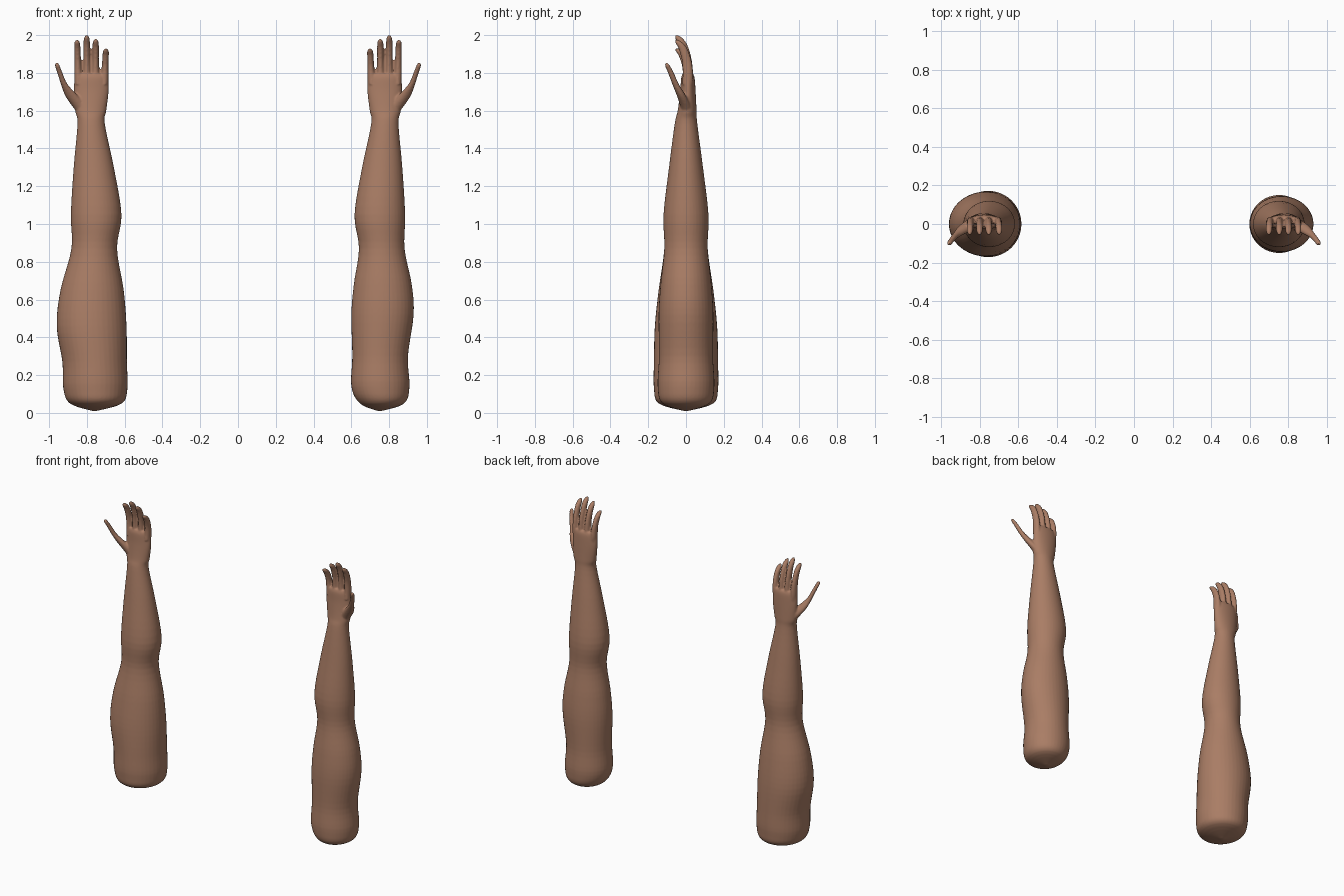
import bpy, bmesh
from math import sin, cos, tau

cube = bpy.data.objects.get("Cube")
if cube:
    bpy.data.objects.remove(cube, do_unlink=True)

skin = bpy.data.materials.new("brown skin")
skin.use_nodes = True
colour = (0.40, 0.205, 0.13, 1)
skin.diffuse_color = colour
bsdf = skin.node_tree.nodes["Principled BSDF"]
bsdf.inputs["Base Color"].default_value = colour
bsdf.inputs["Roughness"].default_value = 0.7


def spline(points, steps=5):
    """Smooth a list of stations with a Catmull-Rom curve."""
    out = []
    last = len(points) - 1
    for i in range(last):
        a, b, c, d = (points[max(0, min(last, i + k))] for k in (-1, 0, 1, 2))
        for n in range(steps):
            t = n / steps
            out.append([q + t / 2 * (r - p + t * (2 * p - 5 * q + 4 * r - s
                        + t * (3 * (q - r) + s - p)))
                        for p, q, r, s in zip(a, b, c, d)])
    return out + [points[-1]]


def loft(bm, stations, side, sides):
    """Closed skin over elliptical rings: centre x, y, z, radius x, radius y."""
    rings = []
    for x, y, z, rx, ry in stations:
        rx, ry = max(rx, 0.002), max(ry, 0.002)
        rings.append([bm.verts.new((side * (x + rx * cos(tau * k / sides)),
                                    y + ry * sin(tau * k / sides), z))
                      for k in range(sides)])
    for low, high in zip(rings, rings[1:]):
        for k in range(sides):
            j = (k + 1) % sides
            bm.faces.new((low[k], low[j], high[j], high[k]))
    bm.faces.new(rings[0][::-1])
    bm.faces.new(rings[-1])


# Limb outline: height, inner edge, outer edge, half depth, depth offset
right_upper = [(0.01, .75, .77, .01, 0), (.05, .615, .89, .145, 0),
               (.13, .585, .925, .17, 0), (.27, .588, .93, .17, 0),
               (.46, .59, .96, .165, 0), (.65, .605, .94, .145, 0)]
left_upper = [(0.01, .74, .76, .01, 0), (.05, .645, .88, .125, 0),
              (.14, .60, .908, .15, 0), (.3, .605, .90, .143, 0),
              (.52, .60, .93, .145, 0), (.68, .613, .92, .135, 0)]
forearm = [(.87, .64, .882, .115, 0), (1.05, .617, .885, .119, 0),
           (1.3, .657, .87, .09, 0), (1.53, .705, .85, .06, 0),
           (1.6, .697, .862, .05, .006), (1.7, .685, .868, .041, .01),
           (1.77, .686, .867, .036, .01), (1.795, .692, .862, .028, .01)]

# Fingers: base x, tip x, tip height
fingers = [(.845, .852, 1.975), (.80, .801, 2.0),
           (.755, .753, 1.98), (.708, .699, 1.93)]

thumb = [(.80, .01, 1.56, .03, .03), (.835, 0, 1.62, .04, .03),
         (.882, -.025, 1.68, .034, .024), (.92, -.055, 1.74, .018, .018),
         (.943, -.08, 1.80, .014, .016), (.957, -.099, 1.84, .013, .013),
         (.959, -.102, 1.854, .005, .005)]


def finger(base_x, tip_x, top):
    """Tapered finger that curls forward at the tip."""
    rows = [(0, .008, .020, .028), (.2, .010, .0205, .028), (.5, .005, .0175, .026),
            (.78, -.014, .017, .024), (.93, -.036, .0155, .02), (1, -.05, .005, .008)]
    return [(base_x + (tip_x - base_x) * t, y, 1.74 + (top - 1.74) * t, rx, ry)
            for t, y, rx, ry in rows]


def build_arm(name, side, upper):
    bm = bmesh.new()
    limb = [((a + b) / 2, y, z, (b - a) / 2, depth)
            for z, a, b, depth, y in upper + forearm]
    loft(bm, spline(limb), side, 40)
    for f in fingers:
        loft(bm, spline(finger(*f)), side, 16)
    loft(bm, spline(thumb), side, 16)
    bmesh.ops.recalc_face_normals(bm, faces=bm.faces)
    mesh = bpy.data.meshes.new(name)
    bm.to_mesh(mesh)
    bm.free()
    mesh.materials.append(skin)
    arm = bpy.data.objects.new(name, mesh)
    bpy.context.collection.objects.link(arm)

    # Fuse limb, fingers and thumb into one soft skin
    fuse = arm.modifiers.new("fuse", 'REMESH')
    fuse.mode = 'VOXEL'
    fuse.voxel_size = 0.006
    fuse.use_smooth_shade = True
    soften = arm.modifiers.new("soften", 'SMOOTH')
    soften.factor = 0.5
    soften.iterations = 4


build_arm("right_arm", -1, right_upper)
build_arm("left_arm", 1, left_upper)
